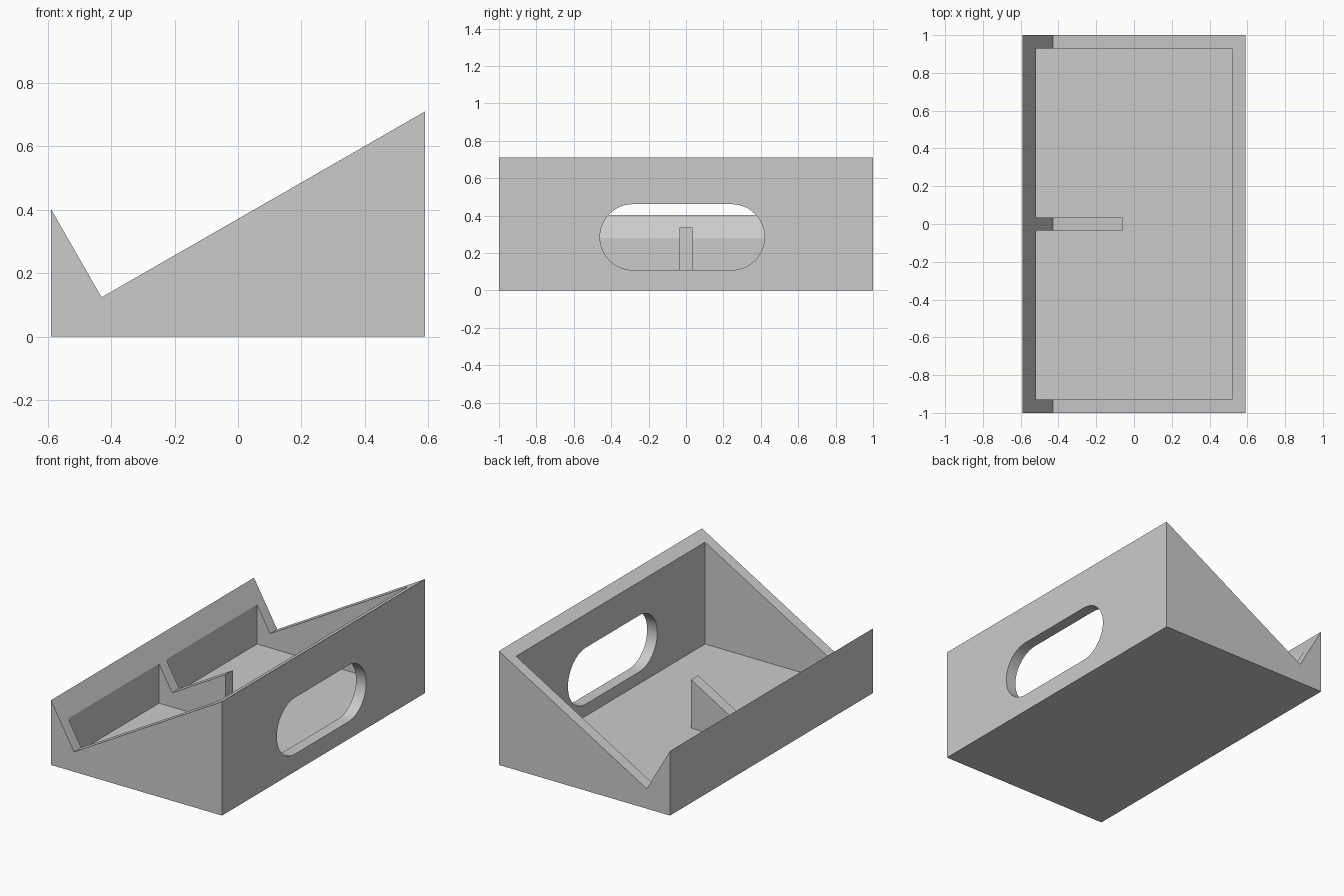
import bpy
import bmesh
from math import cos, sin, pi
from mathutils import Vector

cube = bpy.data.objects.get("Cube")
if cube:
    bpy.data.objects.remove(cube, do_unlink=True)

HALF_X, HALF_Y = 0.59, 1.0
WALL, FLOOR = 0.07, 0.035
RIB_HALF, RIB_END = 0.035, -0.06

grey = bpy.data.materials.new("light grey")
colour = (0.6, 0.6, 0.6, 1)
grey.diffuse_color = colour
grey.use_nodes = True
grey.node_tree.nodes["Principled BSDF"].inputs["Base Color"].default_value = colour


def prism(name, outline, direction):
    """Extrude a closed outline of 3D points along a direction."""
    bm = bmesh.new()
    face = bm.faces.new([bm.verts.new(p) for p in outline])
    result = bmesh.ops.extrude_face_region(bm, geom=[face], use_keep_orig=True)
    moved = [g for g in result["geom"] if isinstance(g, bmesh.types.BMVert)]
    bmesh.ops.translate(bm, verts=moved, vec=Vector(direction))
    bmesh.ops.recalc_face_normals(bm, faces=bm.faces)
    mesh = bpy.data.meshes.new(name)
    bm.to_mesh(mesh)
    bm.free()
    mesh.materials.append(grey)
    obj = bpy.data.objects.new(name, mesh)
    bpy.context.collection.objects.link(obj)
    return obj


def cut(target, cutter):
    """Subtract the cutter from the target, then discard it."""
    mod = target.modifiers.new("cut", "BOOLEAN")
    mod.operation = "DIFFERENCE"
    mod.solver = "EXACT"
    mod.object = cutter
    bpy.context.view_layer.objects.active = target
    bpy.ops.object.modifier_apply(modifier=mod.name)
    bpy.data.objects.remove(cutter, do_unlink=True)


# Wedge body with a V-shaped ledge along its low edge
profile = [(-HALF_X, 0), (HALF_X, 0), (HALF_X, 0.71), (-0.43, 0.124), (-HALF_X, 0.403)]
stand = prism("stand_body", [(x, -HALF_Y, z) for x, z in profile], (0, 2 * HALF_Y, 0))

# Open tray, its outline stepping around a short central rib
ix, iy = HALF_X - WALL, HALF_Y - WALL
plan = [(-ix, -iy), (ix, -iy), (ix, iy), (-ix, iy),
        (-ix, RIB_HALF), (RIB_END, RIB_HALF), (RIB_END, -RIB_HALF), (-ix, -RIB_HALF)]
cut(stand, prism("tray_cutter", [(x, y, FLOOR) for x, y in plan], (0, 0, 1)))

# Rounded slot through the tall wall
radius, reach, cy, cz, steps = 0.176, 0.264, -0.02, 0.285, 24
slot = []
for side in (1, -1):
    for i in range(steps + 1):
        a = -pi / 2 + pi * i / steps
        slot.append((ix - 0.05, cy + side * (reach + radius * cos(a)), cz + side * radius * sin(a)))
cut(stand, prism("slot_cutter", slot, (0.3, 0, 0)))

# Smooth only the slot's rounded ends
bpy.ops.object.select_all(action="DESELECT")
stand.select_set(True)
bpy.context.view_layer.objects.active = stand
bpy.ops.object.shade_smooth_by_angle(angle=pi / 9)
